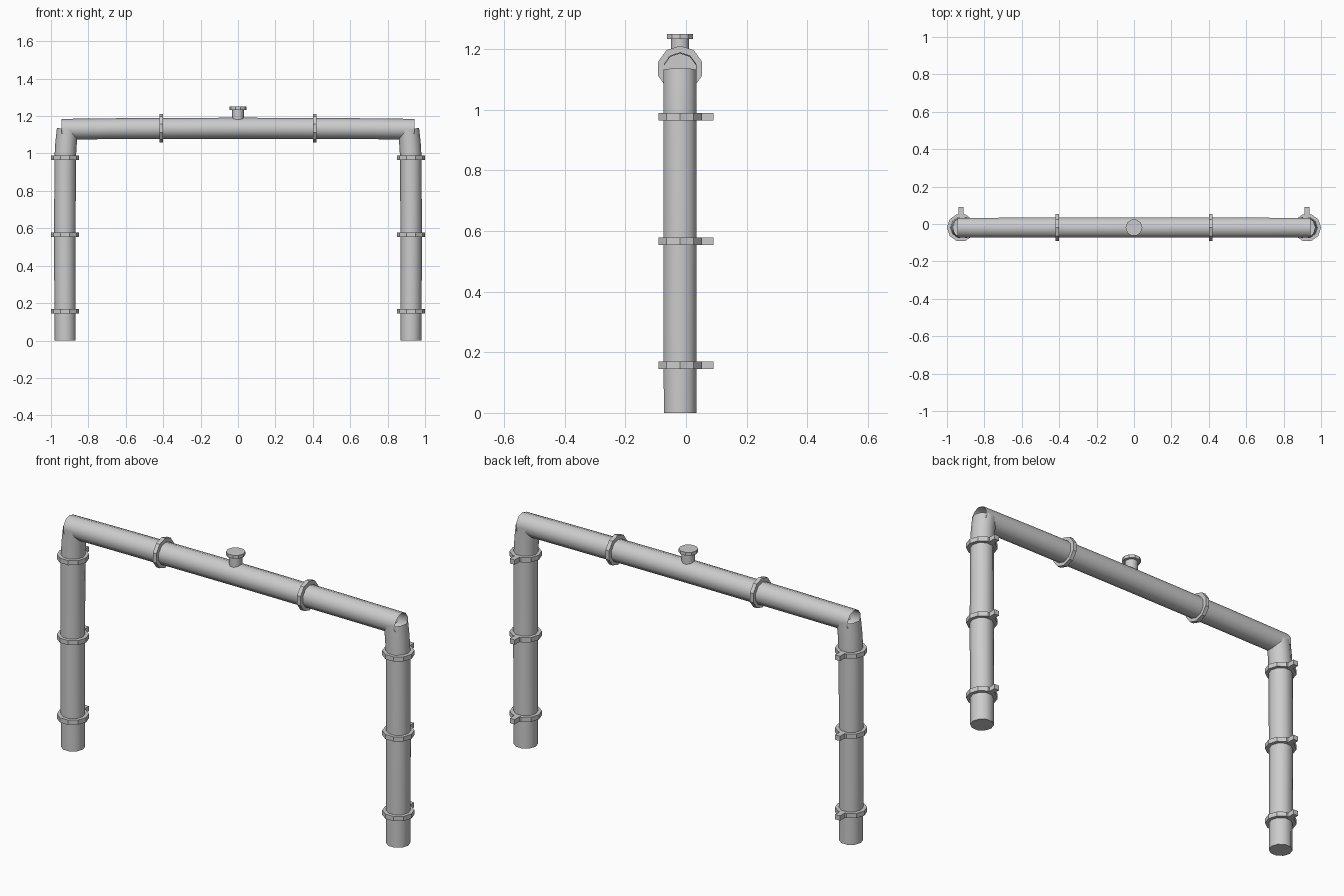
import bpy, bmesh, math
from mathutils import Vector

if "Cube" in bpy.data.objects:
    bpy.data.objects.remove(bpy.data.objects["Cube"])

SIDES = 10
Y = -0.0195          # all pipes share this depth
LEG_X = 0.925
BEAM_Z = 1.135

grey = bpy.data.materials.new("pipe grey")
grey.diffuse_color = (0.6, 0.6, 0.6, 1)
grey.use_nodes = True
grey.node_tree.nodes["Principled BSDF"].inputs["Base Color"].default_value = grey.diffuse_color


def finish(name, bm, smooth):
    bmesh.ops.recalc_face_normals(bm, faces=bm.faces)
    me = bpy.data.meshes.new(name)
    bm.to_mesh(me)
    bm.free()
    me.materials.append(grey)
    ob = bpy.data.objects.new(name, me)
    bpy.context.collection.objects.link(ob)
    if smooth:
        bpy.ops.object.select_all(action='DESELECT')
        ob.select_set(True)
        bpy.context.view_layer.objects.active = ob
        bpy.ops.object.shade_smooth_by_angle(angle=math.radians(50))
    return ob


def tube(name, path, radii, cap_start=False, cap_end=False, smooth=True):
    """Sweep a ten-sided ring along a path lying in the XZ plane."""
    bm = bmesh.new()
    pts = [Vector((x, Y, z)) for x, z in path]
    rings = []
    for i, p in enumerate(pts):
        d = (pts[min(i + 1, len(pts) - 1)] - pts[max(i - 1, 0)]).normalized()
        v = Vector((0, 1, 0))
        u = v.cross(d)
        rings.append([bm.verts.new(p + radii[i] * (math.cos(a) * u + math.sin(a) * v))
                      for a in (math.tau * k / SIDES for k in range(SIDES))])
    for a, b in zip(rings, rings[1:]):
        for k in range(SIDES):
            n = (k + 1) % SIDES
            bm.faces.new((a[k], a[n], b[n], b[k]))
    if cap_start:
        bm.faces.new(rings[0])
    if cap_end:
        bm.faces.new(rings[-1])
    return finish(name, bm, smooth)


def box(name, lo, hi):
    bm = bmesh.new()
    bmesh.ops.create_cube(bm, size=1)
    for v in bm.verts:
        v.co = [(l + h) / 2 + c * (h - l) for l, h, c in zip(lo, hi, v.co)]
    return finish(name, bm, False)


R = 0.0575
# Legs with clamps, mirrored left and right
for s, side in ((-1, "left"), (1, "right")):
    tube(side + "_leg",
         [(s * 0.924, 0), (s * 0.926, 0.5), (s * 0.924, 0.98), (s * 0.919, 1.06), (s * 0.911, 1.13)],
         [0.0565, R, R, R, 0.0575], cap_start=True)
    for i, z in enumerate((0.157, 0.566, 0.977)):
        tube(f"{side}_leg_clamp_{i + 1}", [(s * LEG_X, z - 0.012), (s * LEG_X, z + 0.012)],
             [0.075] * 2, True, True, False)
        # Wall bracket tab behind the clamp
        box(f"{side}_bracket_{i + 1}", (s * LEG_X - 0.014, 0.03, z - 0.0125),
            (s * LEG_X + 0.014, 0.09, z + 0.0125))
    # Beam clamp
    tube(side + "_beam_clamp", [(s * 0.41 - 0.01, BEAM_Z), (s * 0.41 + 0.01, BEAM_Z)],
         [0.076] * 2, True, True, False)

# Horizontal beam, slightly bowed upward, open at the ends
tube("beam", [(-0.943, 1.13), (-0.6, 1.133), (0, BEAM_Z), (0.6, 1.133), (0.943, 1.13)],
     [0.055, 0.056, 0.0565, 0.056, 0.055])

# Valve on top: neck and cap
tube("valve_neck", [(0, 1.16), (0, 1.236)], [0.031] * 2, True, True)
tube("valve_cap", [(0, 1.233), (0, 1.25)], [0.045] * 2, True, True, False)
